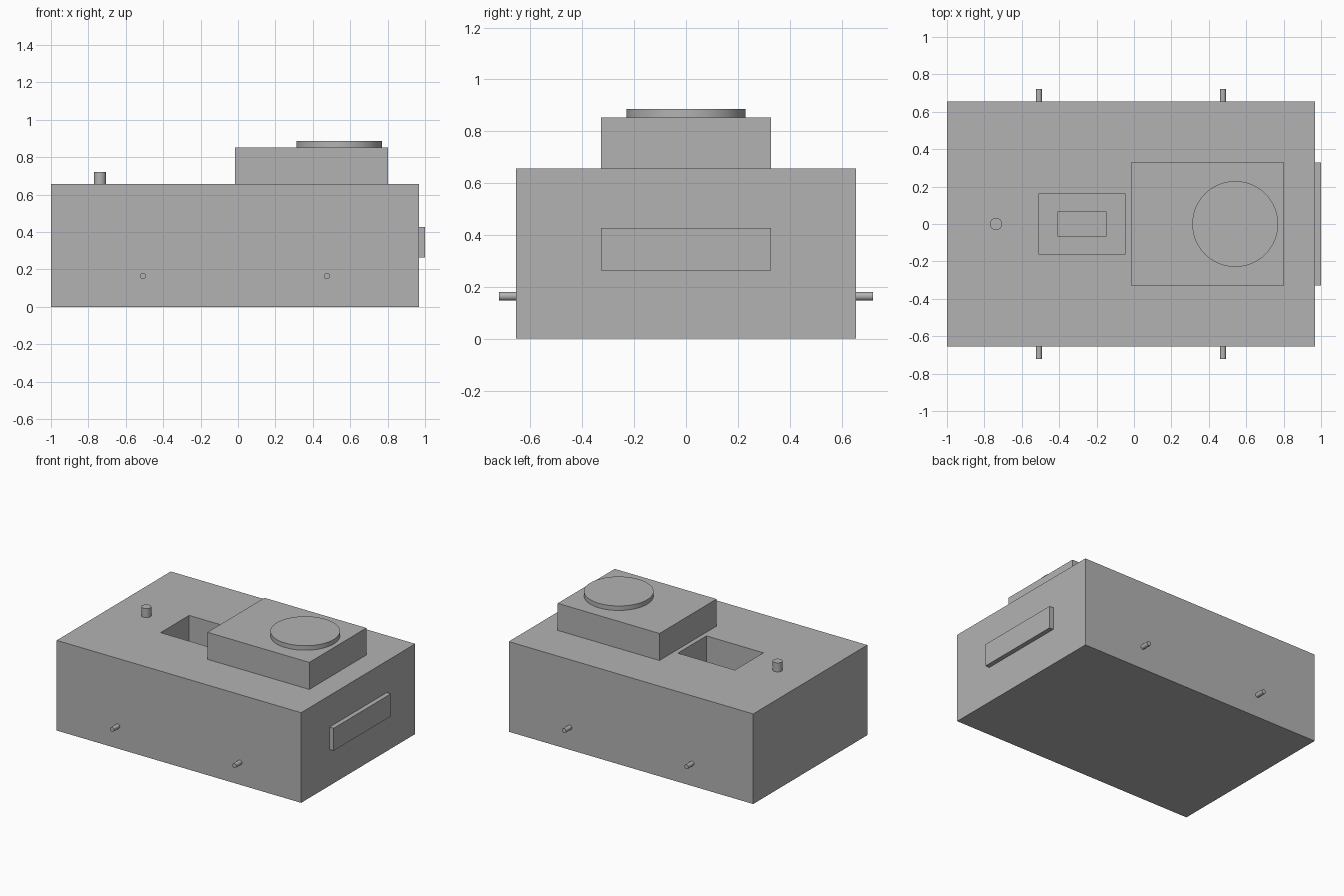
import bpy
from mathutils import Vector

if "Cube" in bpy.data.objects:
    bpy.data.objects.remove(bpy.data.objects["Cube"], do_unlink=True)

U = 2 / 61          # design module: the body is 60 x 40 x 20 modules
MID = -U / 2        # body centre along x

grey = bpy.data.materials.new("plain_grey")
grey.use_nodes = True
grey.diffuse_color = (0.45, 0.45, 0.45, 1)
grey.node_tree.nodes["Principled BSDF"].inputs["Base Color"].default_value = grey.diffuse_color


def place(name):
    ob = bpy.context.object
    ob.name = name
    ob.data.materials.append(grey)
    return ob


def box(name, x, z, size):
    """Box centred on y = 0, with its base at z; all in modules."""
    bpy.ops.mesh.primitive_cube_add(size=1, location=(MID + x * U, 0, (z + size[2] / 2) * U))
    ob = place(name)
    ob.scale = Vector(size) * U
    bpy.ops.object.transform_apply(location=False, rotation=False, scale=True)
    return ob


def cylinder(name, centre, radius, depth, rotation=(0, 0, 0), sides=64):
    x, y, z = centre
    bpy.ops.mesh.primitive_cylinder_add(
        vertices=sides, radius=radius * U, depth=depth * U,
        location=(MID + x * U, y * U, z * U), rotation=rotation)
    ob = place(name)
    bpy.ops.object.shade_smooth_by_angle()
    return ob


# Main body with a pocket cut in its top
body = box("body", 0, 0, (60, 40, 20))
cutter = box("pocket_cutter", -8, 10, (14, 10, 12))
cutter.hide_render = True
cut = body.modifiers.new("pocket", "BOOLEAN")
cut.operation = "DIFFERENCE"
cut.solver = "EXACT"
cut.object = cutter
bpy.context.view_layer.objects.active = body
bpy.ops.object.modifier_apply(modifier=cut.name)
bpy.data.objects.remove(cutter, do_unlink=True)

# Small block on the pocket floor
box("pocket_block", -8, 10, (8, 4, 2))

# Raised block with a round cap
box("raised_block", 12.5, 20, (25, 20, 6))
cylinder("round_cap", (17, 0, 26.5), 7, 1)

# Top button and end plate
cylinder("top_button", (-22, 0, 21), 1, 2, sides=32)
box("end_plate", 30.5, 8, (1, 20, 5))

# Side pins, two on the front and two on the back
for side, y in (("front", -21), ("back", 21)):
    for hand, x in (("right", -15), ("left", 15)):
        cylinder(f"{side}_{hand}_pin", (x, y, 5), 0.5, 2, (1.5708, 0, 0), 24)
